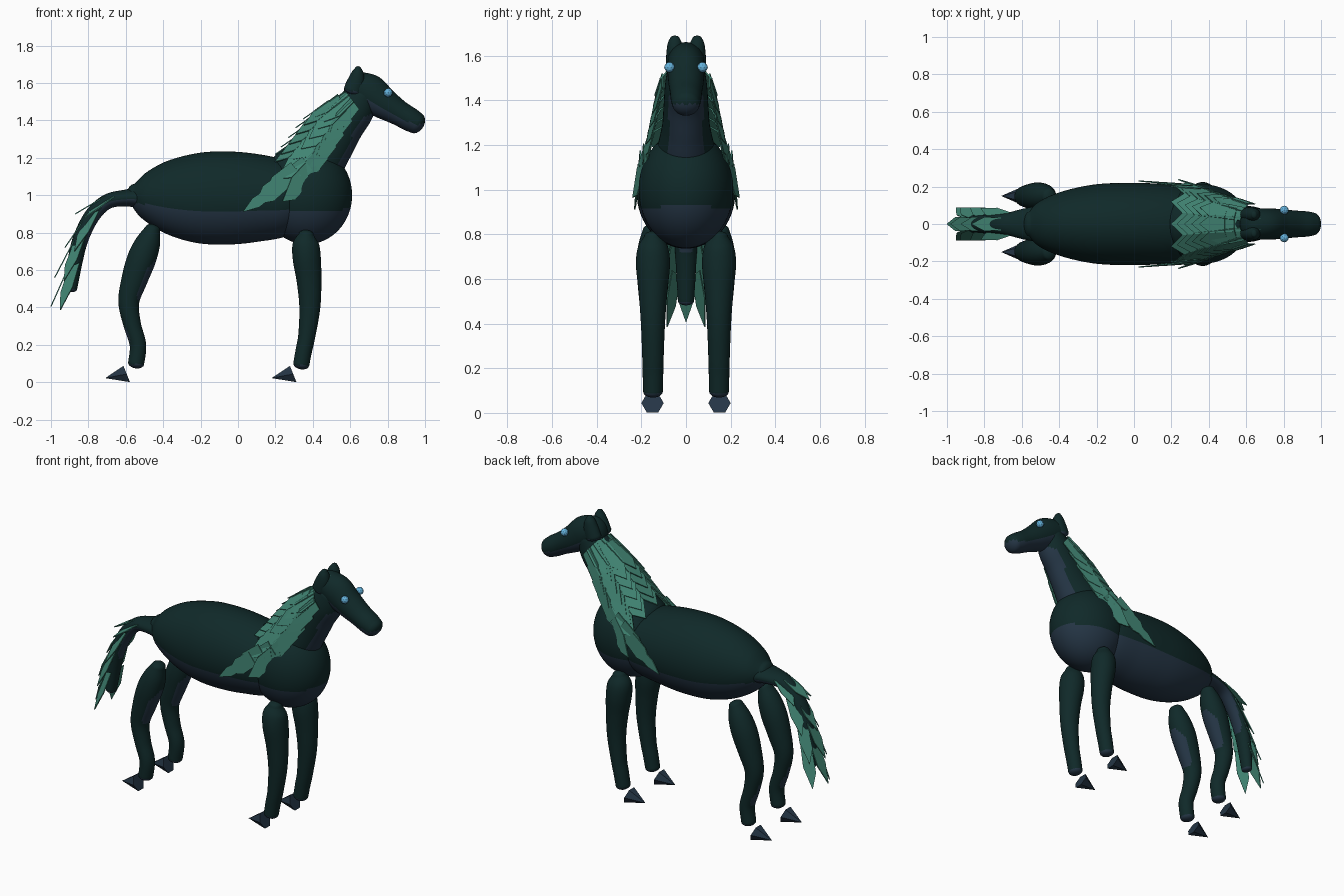
import bpy, bmesh, math
from mathutils import Vector, Matrix

old = bpy.data.objects.get("Cube")
if old:
    bpy.data.objects.remove(old, do_unlink=True)


def material(name, rgb):
    m = bpy.data.materials.new(name)
    m.use_nodes = True
    m.diffuse_color = (*rgb, 1)
    m.node_tree.nodes["Principled BSDF"].inputs["Base Color"].default_value = (*rgb, 1)
    return m


COAT = material("dark teal coat", (0.005, 0.022, 0.022))
BELLY = material("slate underside", (0.018, 0.036, 0.06))
MANE = material("sea green hair", (0.052, 0.23, 0.17))
EYE = material("pale blue eye", (0.13, 0.45, 0.72))


def finish(name, bm, mats, smooth=True, underside=False):
    bmesh.ops.recalc_face_normals(bm, faces=bm.faces)
    bm.normal_update()
    for f in bm.faces:
        f.smooth = smooth
        # Skin that faces downward takes the underside colour
        if underside and f.normal.z < -0.26:
            f.material_index = 1
    mesh = bpy.data.meshes.new(name)
    bm.to_mesh(mesh)
    bm.free()
    for m in mats:
        mesh.materials.append(m)
    ob = bpy.data.objects.new(name, mesh)
    bpy.context.collection.objects.link(ob)
    return ob


def spline(pts, t):
    """Catmull-Rom point on a list of tuples, t from 0 to 1."""
    s = t * (len(pts) - 1)
    i = min(int(s), len(pts) - 2)
    u = s - i
    a, b, c, d = (pts[min(max(j, 0), len(pts) - 1)] for j in range(i - 1, i + 3))
    return [0.5 * (2 * q + (r - p) * u + (2 * p - 5 * q + 4 * r - e) * u * u
                   + (3 * q - p - 3 * r + e) * u ** 3) for p, q, r, e in zip(a, b, c, d)]


def loft(name, pts, y=0.0, steps=40, sides=40, bulge=0.6):
    """Rounded tube in the xz plane; stations are (x, z, thickness, half width)."""
    rings = []
    for k in range(steps + 1):
        t = k / steps
        x, z, r, w = spline(pts, t)
        a, b = spline(pts, max(t - 0.02, 0)), spline(pts, min(t + 0.02, 1))
        tan = Vector((b[0] - a[0], 0, b[1] - a[1])).normalized()
        rings.append((Vector((x, y, z)), tan, r, w))

    def cap(ring, sign):
        c, tan, r, w = ring
        out = []
        for ang in (20, 40, 60, 75, 86):
            s, q = math.sin(math.radians(ang)), math.cos(math.radians(ang))
            out.append((c + tan * sign * s * bulge * min(r, w), tan, r * q, w * q))
        return out

    rings = cap(rings[0], -1)[::-1] + rings + cap(rings[-1], 1)
    bm = bmesh.new()
    loops = []
    for c, tan, r, w in rings:
        up = Vector((-tan.z, 0, tan.x))
        loops.append([bm.verts.new(c + up * r * math.cos(g) + Vector((0, w * math.sin(g), 0)))
                      for g in (2 * math.pi * j / sides for j in range(sides))])
    for p, q in zip(loops, loops[1:]):
        for j in range(sides):
            n = (j + 1) % sides
            bm.faces.new((p[j], p[n], q[n], q[j]))
    bm.faces.new(loops[0])
    bm.faces.new(loops[-1])
    return finish(name, bm, [COAT, BELLY], underside=True)


# Trunk, neck, head and tail
loft("barrel", [(-0.56, 1.0, .06, .07), (-.5, .995, .125, .125), (-.38, .99, .195, .175),
                (-.22, .985, .24, .21), (-.06, .985, .249, .22), (.1, .985, .235, .217),
                (.26, .98, .2, .2), (.36, .98, .12, .15)], steps=60, sides=64)

bm = bmesh.new()
bmesh.ops.create_uvsphere(bm, u_segments=64, v_segments=48, radius=1,
                          matrix=Matrix.Translation((.367, 0, 1.0)) @ Matrix.Diagonal((.243, .212, .262, 1)))
finish("chest", bm, [COAT, BELLY], underside=True)

loft("neck", [(.3, 1.09, .16, .16), (.41, 1.18, .155, .13), (.49, 1.28, .135, .108),
              (.56, 1.38, .118, .1), (.62, 1.46, .11, .095), (.66, 1.53, .09, .085)])
loft("head", [(.63, 1.58, .085, .082), (.7, 1.545, .102, .084), (.78, 1.49, .084, .08),
              (.86, 1.44, .068, .072), (.92, 1.405, .064, .068), (.955, 1.385, .058, .062)], bulge=.7)
loft("tail", [(-.5, .985, .06, .1), (-.6, .985, .045, .08), (-.7, .965, .04, .055),
              (-.78, .89, .042, .05), (-.84, .77, .042, .05), (-.87, .65, .04, .045), (-.89, .5, .03, .036)])

# Legs, hooves, ears and eyes, one per side
front_leg = [(.365, .79, .04, .04), (.362, .74, .07, .068), (.368, .66, .075, .076), (.38, .54, .066, .064),
             (.384, .4, .056, .054), (.368, .25, .046, .048), (.352, .17, .044, .046), (.338, .095, .043, .044)]
hind_leg = [(-.455, .82, .04, .045), (-.48, .75, .066, .066), (-.515, .66, .077, .074), (-.553, .55, .07, .066),
            (-.584, .43, .056, .054), (-.566, .31, .047, .048), (-.535, .2, .044, .046), (-.545, .1, .043, .044)]
for side, sy in (("left", 1), ("right", -1)):
    for end, path, hoof_x in (("front", front_leg, .295), ("hind", hind_leg, -.595)):
        loft(f"{side}_{end}_leg", path, y=.148 * sy)
        bm = bmesh.new()
        base = [bm.verts.new((hoof_x - .02 * math.sin(g), .15 * sy + .05 * math.cos(g), .044 + .05 * math.sin(g)))
                for g in (math.pi * j / 3 for j in range(6))]
        tip = bm.verts.new((hoof_x - .115, .15 * sy, .022))
        bm.faces.new(base)
        for j in range(6):
            bm.faces.new((base[j], base[(j + 1) % 6], tip))
        finish(f"{side}_{end}_hoof", bm, [BELLY], smooth=False)
    loft(f"{side}_ear", [(.615, 1.56, .05, .04), (.632, 1.61, .046, .038), (.64, 1.655, .032, .032),
                         (.642, 1.68, .016, .02)], y=.05 * sy, steps=14, sides=20)
    bm = bmesh.new()
    bmesh.ops.create_icosphere(bm, subdivisions=2, radius=.024,
                               matrix=Matrix.Translation((.803, .074 * sy, 1.548)))
    finish(f"{side}_eye", bm, [EYE], smooth=False)


def blade(bm, root, tip, across, width):
    """Pointed lock of hair."""
    mid = root.lerp(tip, .55)
    pts = [root - across * width * .45, root + across * width * .45,
           mid + across * width * .5, tip, mid - across * width * .5]
    vs = [bm.verts.new(p) for p in pts]
    bm.faces.new((vs[0], vs[1], vs[2], vs[4]))
    bm.faces.new((vs[4], vs[2], vs[3]))


def finish_hair(name, bm):
    ob = finish(name, bm, [MANE], smooth=False)
    mod = ob.modifiers.new("thickness", "SOLIDIFY")
    mod.thickness = .006
    mod.offset = 0


# Mane: overlapping rows draped from the crest down both sides
crest = [(.58, 1.55), (.49, 1.5), (.41, 1.4), (.34, 1.31)]
drape = [(.625, 1.49, .1), (.55, 1.36, .125), (.465, 1.24, .15), (.37, 1.12, .187)]
bm = bmesh.new()
ROWS = 7


def mane_point(t, ang, lift=0.0):
    k, s = spline(crest, t), spline(drape, t)
    c = 1 - math.cos(ang)
    return Vector((k[0] + (s[0] - k[0]) * c - lift * .6 * (1 - c),
                   (s[2] + lift) * math.sin(ang),
                   k[1] + (s[1] - k[1]) * c + lift * .6 * (1 - c)))


for i in range(ROWS):
    t = i / (ROWS - 1)
    for j in range(-3, 4):
        a = math.radians(30 * j)
        root = mane_point(t, a, .006)
        across = (mane_point(t, a + .1) - mane_point(t, a - .1)).normalized()
        along = Vector((-.62, 0, -.72 - .0 * t))
        out = Vector((-.7 * math.cos(a), math.sin(a), .6 * math.cos(a)))
        tip = root + along * (.17 + .015 * abs(j)) + out * .045
        blade(bm, root, tip, across, .085 + .035 * t)
# Long locks trailing over each shoulder
for sy in (1, -1):
    for x, z, y, dx, dz in ((.37, 1.17, .19, -.2, -.17), (.31, 1.14, .205, -.18, -.15),
                            (.25, 1.08, .213, -.16, -.13), (.18, 1.02, .218, -.155, -.11)):
        blade(bm, Vector((x, y * sy, z)), Vector((x + dx, (y + .012) * sy, z + dz)),
              Vector((-.6, 0, .8)), .1 if x > .2 else .06)
finish_hair("mane", bm)

# Tail hair: four rows of three flared locks
bm = bmesh.new()
for (x, z), (tx, tz) in (((-.71, .995), (-.87, .9)), ((-.79, .92), (-.925, .72)),
                         ((-.865, .78), (-.98, .56)), ((-.895, .64), (-1, .405))):
    blade(bm, Vector((x, 0, z)), Vector((tx, 0, tz)), Vector((0, 1, 0)), .075)
    for sy in (1, -1):
        blade(bm, Vector((x + .02, .045 * sy, z - .015)), Vector((tx + .05, .085 * sy, tz - .02)),
              Vector((.75, .45 * sy, .35)), .085)
finish_hair("tail_hair", bm)

# Forelock between the ears
bm = bmesh.new()
blade(bm, Vector((.67, 0, 1.648)), Vector((.785, 0, 1.598)), Vector((0, 1, 0)), .07)
finish_hair("forelock", bm)
